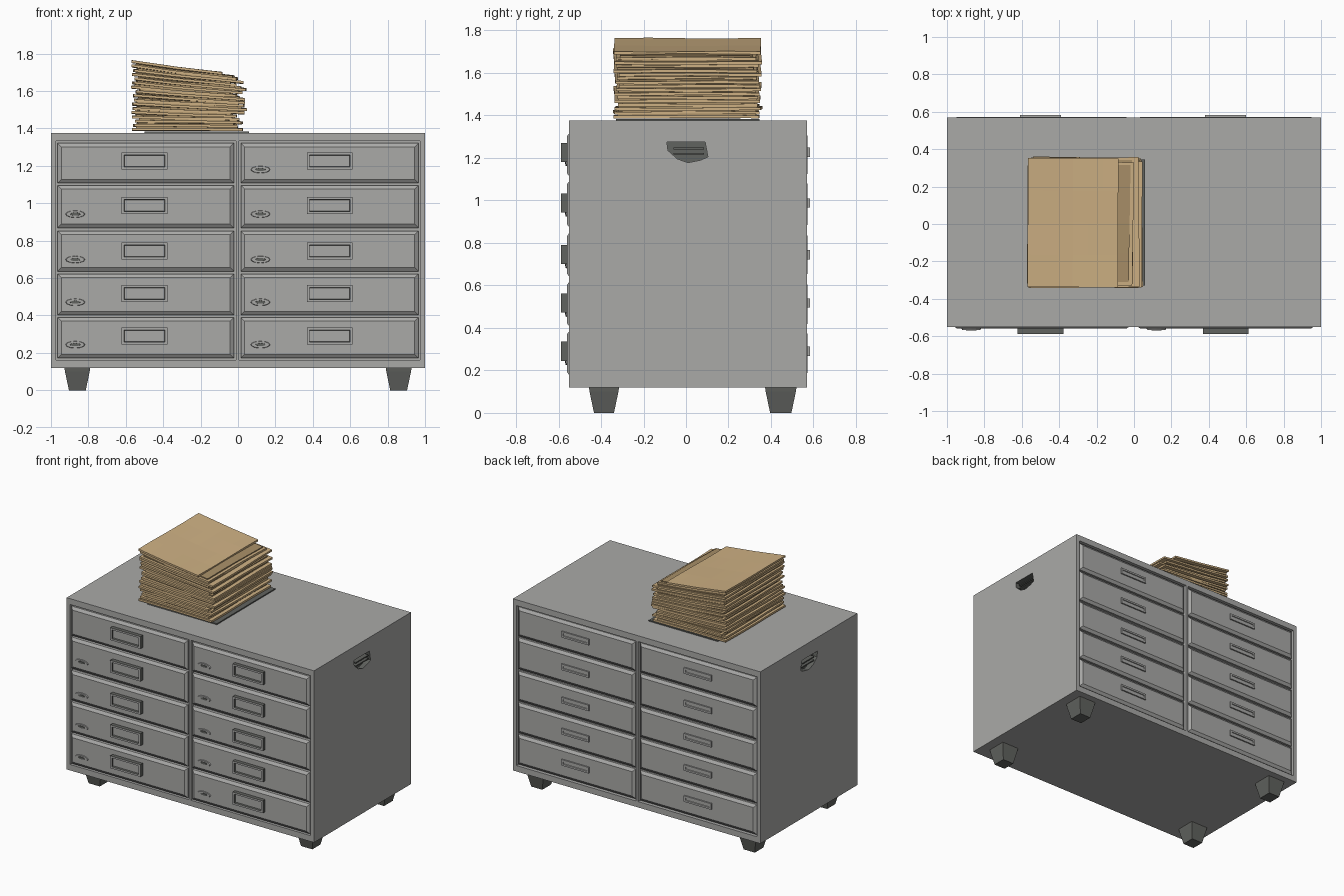
import bpy, bmesh, math, random
from mathutils import Matrix

if "Cube" in bpy.data.objects:
    bpy.data.objects.remove(bpy.data.objects["Cube"])

random.seed(7)


def material(name, rgb):
    m = bpy.data.materials.new(name)
    m.diffuse_color = (*rgb, 1)
    m.use_nodes = True
    m.node_tree.nodes["Principled BSDF"].inputs["Base Color"].default_value = m.diffuse_color
    return m


GREY = material("cabinet grey", (0.40, 0.40, 0.39))
DARK = material("dark metal", (0.12, 0.125, 0.115))
TAN = material("folder tan", (0.62, 0.44, 0.23))
BROWN = material("paper edge brown", (0.40, 0.28, 0.14))


def loft(name, rings, mats, rule=None):
    """Skin a list of equal-length point loops and cap both ends."""
    bm = bmesh.new()
    loops = [[bm.verts.new(p) for p in r] for r in rings]
    n = len(loops[0])
    for a, b in zip(loops, loops[1:]):
        for i in range(n):
            bm.faces.new((a[i], a[(i + 1) % n], b[(i + 1) % n], b[i]))
    bm.faces.new(loops[0])
    bm.faces.new(loops[-1])
    bmesh.ops.recalc_face_normals(bm, faces=bm.faces)
    if rule:
        for f in bm.faces:
            f.material_index = rule(f)
    mesh = bpy.data.meshes.new(name)
    bm.to_mesh(mesh)
    bm.free()
    for m in mats:
        mesh.materials.append(m)
    ob = bpy.data.objects.new(name, mesh)
    bpy.context.collection.objects.link(ob)
    return ob


def rect_y(x0, x1, z0, z1, y, d=0.0):
    """Rectangle facing y, shrunk by d."""
    return [(x0 + d, y, z0 + d), (x1 - d, y, z0 + d), (x1 - d, y, z1 - d), (x0 + d, y, z1 - d)]


def rect_z(x0, x1, y0, y1, z, d=0.0):
    return [(x0 + d, y0 + d, z), (x1 - d, y0 + d, z), (x1 - d, y1 - d, z), (x0 + d, y1 - d, z)]


# Cabinet shell with a shallow recess front and back
outer = (-1, 1, 0.12, 1.375)
inner = (-0.972, 0.972, 0.163, 1.332)
body = loft("cabinet_body", [
    rect_y(*inner, -0.525), rect_y(*inner, -0.55), rect_y(*outer, -0.55),
    rect_y(*outer, 0.57), rect_y(*inner, 0.57), rect_y(*inner, 0.545)], [GREY, DARK])

# Hand slots cut into both sides, with slats inside
slot = [(-0.09, 1.275), (0.09, 1.275), (0.103, 1.205), (0.07, 1.19), (0.01, 1.178), (-0.04, 1.195), (-0.085, 1.235)]
for s, side in ((-1, "left"), (1, "right")):
    cutter = loft(side + "_slot_cutter", [[(s * x, y, z) for y, z in slot] for x in (0.965, 1.05)],
                  [GREY, DARK], lambda f: 1)
    cutter.hide_render = True
    cutter.hide_viewport = True
    cut = body.modifiers.new(side + "_slot", "BOOLEAN")
    cut.object = cutter
    cut.operation = "DIFFERENCE"
    cut.solver = "EXACT"
    for k, z in enumerate((1.215, 1.24)):
        loft(f"{side}_slot_slat_{k}", [rect_z(min(s * .965, s * .995), max(s * .965, s * .995), -0.06, 0.085, z + h)
                                       for h in (0, 0.008)], [DARK])

# Drawers, label holders and locks, on both faces
bottoms = (0.172, 0.402, 0.636, 0.868, 1.108)
tops = (0.39, 0.622, 0.852, 1.096, 1.322)
holder_z = (0.29, 0.517, 0.745, 0.988, 1.226)
columns = ((-0.965, -0.022, -0.50, -0.87), (0.015, 0.965, 0.49, 0.12))
for face, s, y in (("front", -1, 0.55), ("back", 1, 0.57)):
    # Centre rail
    loft(face + "_centre_rail", [rect_y(-0.012, 0.005, 0.163, 1.332, s * v) for v in (y - 0.026, y)], [GREY])
    for c, (x0, x1, hx, lx) in enumerate(columns):
        for r in range(5):
            tag = f"{face}_{c}_{r}"
            z0, z1, hz = bottoms[r], tops[r], holder_z[r]
            front = y + (0.010 if s < 0 else 0.003)
            loft("drawer_" + tag, [rect_y(x0, x1, z0, z1, s * (y - 0.027)),
                                   rect_y(x0, x1, z0, z1, s * (front - 0.014)),
                                   rect_y(x0, x1, z0, z1, s * front, 0.02)], [GREY])
            # Framed label holder: grey face, dark sides
            p = 0.028 if s < 0 else 0.010
            w, h = (0.122, 0.045) if s < 0 else (0.11, 0.022)
            box = (hx - w, hx + w, hz - h, hz + h)
            loft("label_holder_" + tag, [rect_y(*box, s * (front - 0.005)), rect_y(*box, s * (front + p)),
                                         rect_y(*box, s * (front + p), 0.013),
                                         rect_y(*box, s * (front + p * 0.5), 0.015)],
                 [GREY, DARK] if s < 0 else [GREY, GREY], lambda f: 0 if abs(f.normal.y) > 0.8 else 1)
            # Oval lock plate with a dark key slot
            if s < 0 and (c, r) != (0, 4):
                lz = hz - 0.046
                for part, a, b, v, m in (("lock_plate_", 0.055, 0.02, 0.006, GREY), ("key_slot_", 0.03, 0.009, 0.010, DARK)):
                    ang = [math.tau * i / 12 for i in range(12)]
                    loft(part + tag, [[(lx + a * k * math.cos(t), -q, lz + b * k * math.sin(t)) for t in ang]
                                      for q, k in ((front - 0.004, 1), (front + v, 0.88))], [m])

# Tapered feet
for s, side in ((-1, "left"), (1, "right")):
    for end, y0, y1 in (("front", -0.457, -0.315), ("back", 0.372, 0.52)):
        x0, x1 = sorted((s * 0.79, s * 0.928))
        loft(f"{end}_{side}_foot", [rect_z(x0, x1, y0, y1, 0.121), rect_z(x0, x1, y0, y1, 0.10, 0.003),
                                    rect_z(x0, x1, y0, y1, 0.0, 0.024)], [DARK])


def leaf(name, x0, x1, y0, y1, height, thick, yaw, mat, wave=0.002):
    """Thin sheet bent along x and y; height(x) gives its underside."""
    ph = random.uniform(0, 6)
    rings = []
    for i in range(7):
        x = x0 + (x1 - x0) * i / 6
        under, over = [], []
        for j in range(5):
            y = y0 + (y1 - y0) * j / 4
            z = height(x) + wave * math.sin(ph + 9 * y + 5 * x)
            under.append((x, y, z))
            over.append((x, y, z + thick))
        rings.append(under + over[::-1])
    ob = loft(name, rings, [mat])
    cx, cy = (x0 + x1) / 2, (y0 + y1) / 2
    ob.data.transform(Matrix.Translation((cx, cy, 0)) @ Matrix.Rotation(yaw, 4, "Z") @ Matrix.Translation((-cx, -cy, 0)))


# Stack of folders, leaning up to the left as it rises
leaf("bottom_sheet", -0.50, 0.06, -0.33, 0.345, lambda x: 1.376, 0.008, 0, DARK, 0)
COUNT = 17
for i in range(COUNT):
    t = i / (COUNT - 1)
    lift = 1.387 + 0.287 * t

    def height(x, t=t, lift=lift):
        u = (0.03 - x) / 0.6
        return lift + t * 0.068 * u + 0.022 * t * max(0, u - 0.6)
    x0 = -0.557 + random.uniform(-0.012, 0.014) - 0.006 * t
    x1 = 0.015 + random.uniform(-0.025, 0.03)
    y0, y1 = -0.33 + random.uniform(-0.012, 0.015), 0.347 + random.uniform(-0.015, 0.01)
    if i == COUNT - 1:
        x0, x1, y0, y1 = -0.568, -0.085, -0.338, 0.352
    yaw = random.uniform(-0.018, 0.018)
    leaf(f"folder_{i}", x0, x1, y0, y1, height, 0.0135, yaw, TAN)
    # Loose papers held between this folder and the next
    if i < COUNT - 1:
        leaf(f"papers_{i}", x0 + 0.02, x1 - random.uniform(0.015, 0.04), y0 + 0.018, y1 - 0.015,
             lambda x: height(x) + 0.008, 0.013, yaw, BROWN)
